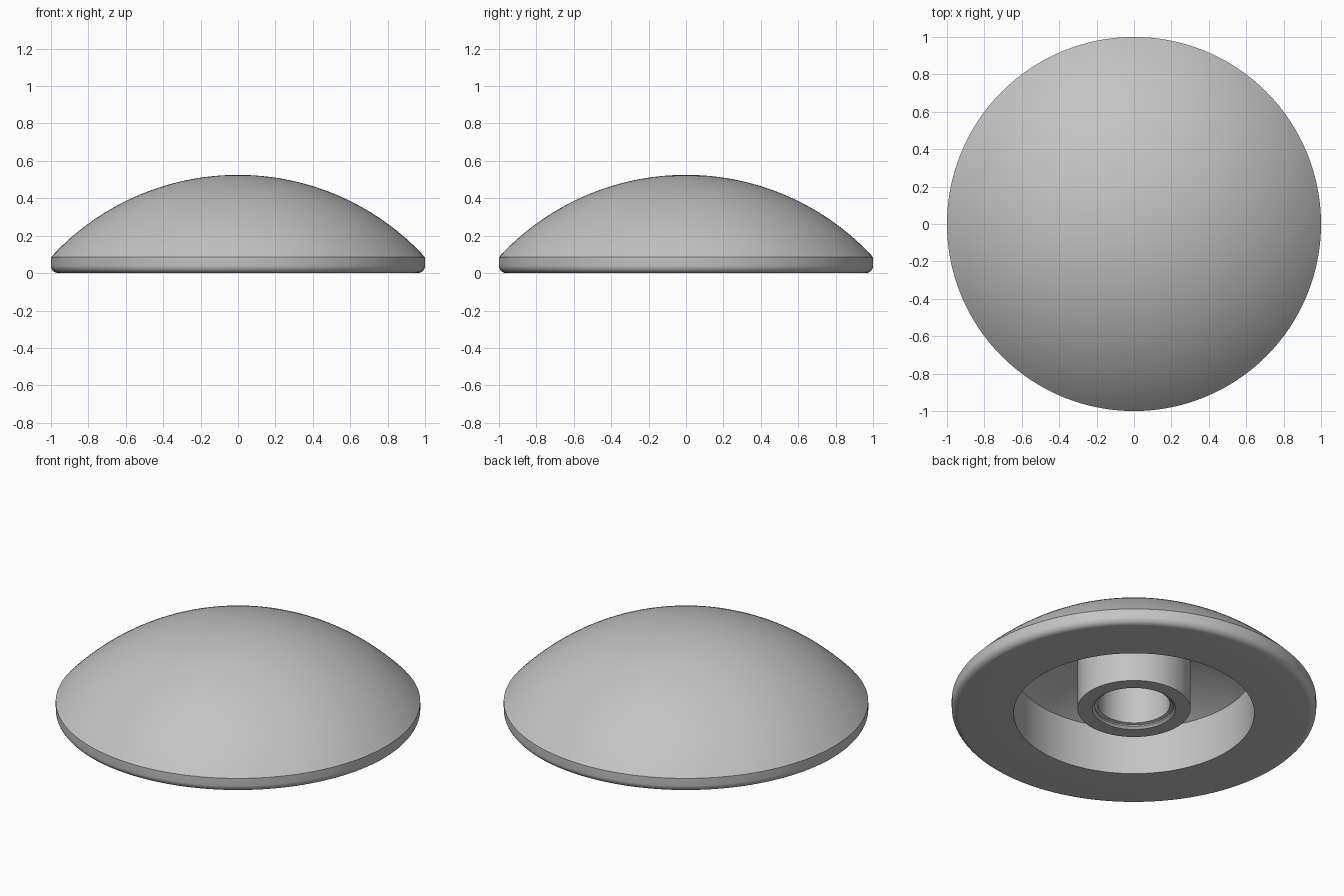
import bpy, bmesh, math

cube = bpy.data.objects.get("Cube")
if cube:
    bpy.data.objects.remove(cube, do_unlink=True)

SEGMENTS = 128
DOME_CENTRE = -0.831

grey = bpy.data.materials.new("satin_grey")
grey.use_nodes = True
colour = (0.55, 0.55, 0.55, 1)
grey.diffuse_color = colour
grey.node_tree.nodes["Principled BSDF"].inputs["Base Color"].default_value = colour


def arc(cx, cz, radius, start, end, steps):
    """Points (r, z) on an arc, angles in radians from the +r axis."""
    angles = [start + (end - start) * i / steps for i in range(steps + 1)]
    return [(cx + radius * math.cos(a), cz + radius * math.sin(a)) for a in angles]


def lathe(name, profile):
    """Revolve an (r, z) profile about the z axis."""
    bm = bmesh.new()
    verts = [bm.verts.new((r, 0, z)) for r, z in profile]
    edges = [bm.edges.new(pair) for pair in zip(verts, verts[1:])]
    bmesh.ops.spin(bm, geom=verts + edges, cent=(0, 0, 0), axis=(0, 0, 1),
                   angle=math.tau, steps=SEGMENTS, use_merge=True)
    bmesh.ops.remove_doubles(bm, verts=bm.verts, dist=0.0001)
    bmesh.ops.recalc_face_normals(bm, faces=bm.faces)
    mesh = bpy.data.meshes.new(name)
    bm.to_mesh(mesh)
    bm.free()
    mesh.materials.append(grey)
    obj = bpy.data.objects.new(name, mesh)
    bpy.context.collection.objects.link(obj)
    bpy.ops.object.select_all(action="DESELECT")
    obj.select_set(True)
    bpy.context.view_layer.objects.active = obj
    bpy.ops.object.shade_smooth_by_angle(angle=math.radians(25))
    return obj


# Domed shell: outer dome, upright rim, rounded foot, recess with curved ceiling
outer_radius, inner_radius, recess = 1.356, 1.297, 0.66
dome = arc(0, DOME_CENTRE, outer_radius, math.pi / 2,
           math.acos(1 / outer_radius), 32)
foot = arc(0.96, 0.04, 0.04, 0, -math.pi / 2, 8)
ceiling = arc(0, DOME_CENTRE, inner_radius,
              math.acos(recess / inner_radius), math.pi / 2, 20)
lathe("domed_shell", dome + foot + [(recess, 0)] + ceiling)

# Central boss: blind bore with a stepped, chamfered mouth
lathe("central_boss", [
    (0, 0.45), (0.31, 0.45), (0.31, 0.03), (0.228, 0.03), (0.215, 0.042),
    (0.215, 0.05), (0.198, 0.055), (0.198, 0.4), (0, 0.4),
])
